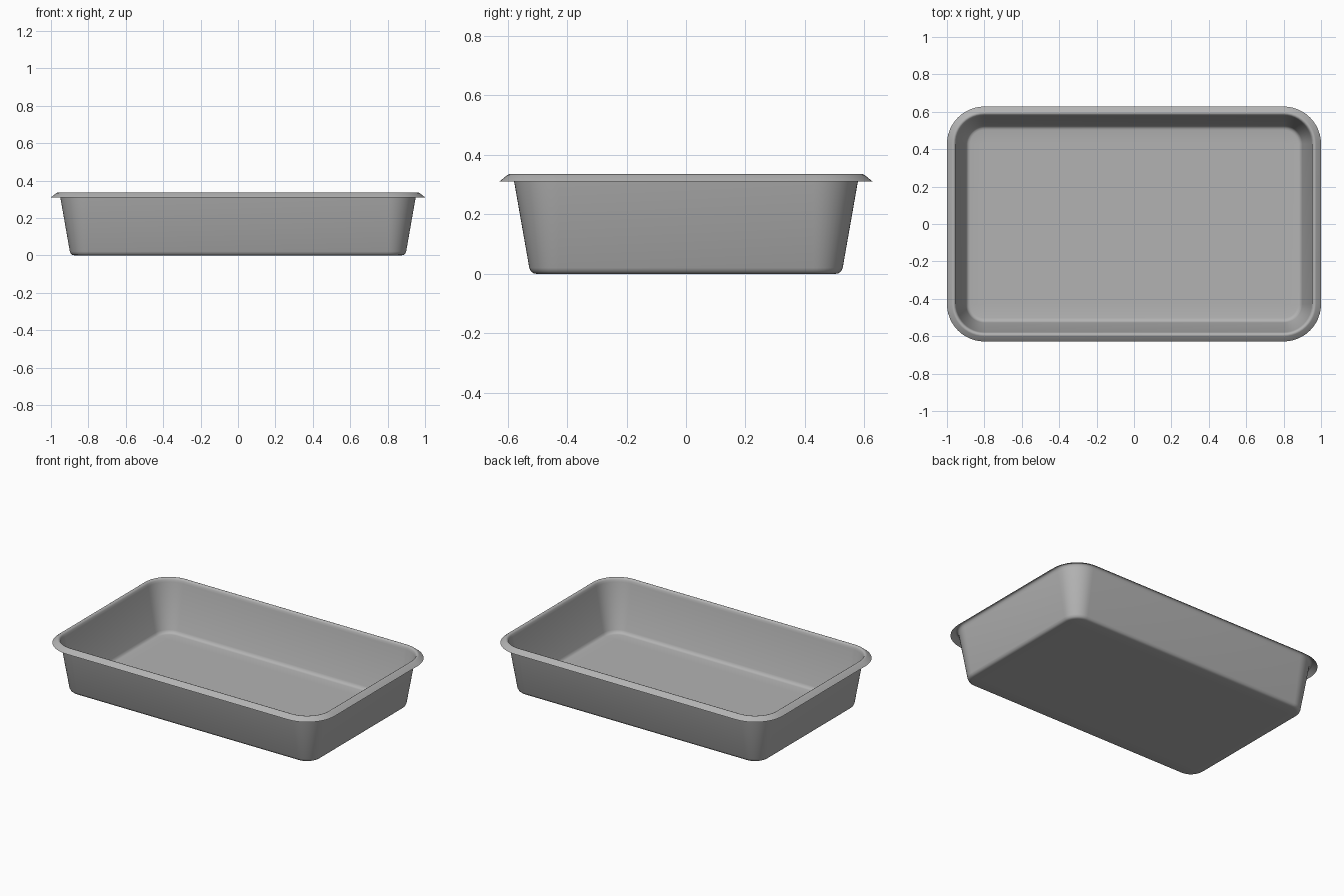
import bpy, bmesh
from math import sin, cos, pi

cube = bpy.data.objects.get("Cube")
if cube:
    bpy.data.objects.remove(cube)

# Corner arcs share these centres, so each ring is an offset of one rectangle
CX, CY = 0.8, 0.428
SEGMENTS = 12

# Section from floor to rim: (offset from the corner centres, height)
SECTION = [(0.0, 0.0), (0.075, 0.0), (0.085, 0.002), (0.093, 0.008), (0.099, 0.02),
           (0.15, 0.31), (0.153, 0.324), (0.158, 0.332), (0.166, 0.335),
           (0.173, 0.332), (0.2, 0.31)]


def ring(bm, offset, z):
    """Rounded rectangle, counterclockwise from the +x side."""
    verts = []
    for k, (sx, sy) in enumerate([(1, 1), (-1, 1), (-1, -1), (1, -1)]):
        for i in range(SEGMENTS + 1):
            a = (k + i / SEGMENTS) * pi / 2
            verts.append(bm.verts.new((sx * CX + offset * cos(a),
                                       sy * CY + offset * sin(a), z)))
    return verts


# Thin metal sheet
metal = bpy.data.materials.new("grey metal")
metal.use_nodes = True
grey = (0.45, 0.45, 0.45, 1)
metal.diffuse_color = grey
metal.node_tree.nodes["Principled BSDF"].inputs["Base Color"].default_value = grey

# Pan: floor, sloping walls and folded rim in one skin
bm = bmesh.new()
rings = [ring(bm, r, z) for r, z in SECTION]
for a, b in zip(rings, rings[1:]):
    for i in range(len(a)):
        j = (i + 1) % len(a)
        bm.faces.new((a[i], b[i], b[j], a[j]))
bmesh.ops.remove_doubles(bm, verts=bm.verts, dist=0.0001)

# Floor panel inside the four corner centres
corners = [next(v for v in bm.verts if (v.co.x - x) ** 2 + (v.co.y - y) ** 2 < 1e-6)
           for x, y in [(CX, CY), (-CX, CY), (-CX, -CY), (CX, -CY)]]
bm.faces.new(corners)
bm.normal_update()

mesh = bpy.data.meshes.new("baking_pan")
bm.to_mesh(mesh)
bm.free()
mesh.materials.append(metal)
pan = bpy.data.objects.new("baking_pan", mesh)
bpy.context.collection.objects.link(pan)

bpy.context.view_layer.objects.active = pan
pan.select_set(True)
bpy.ops.object.shade_smooth_by_angle(angle=0.8)
